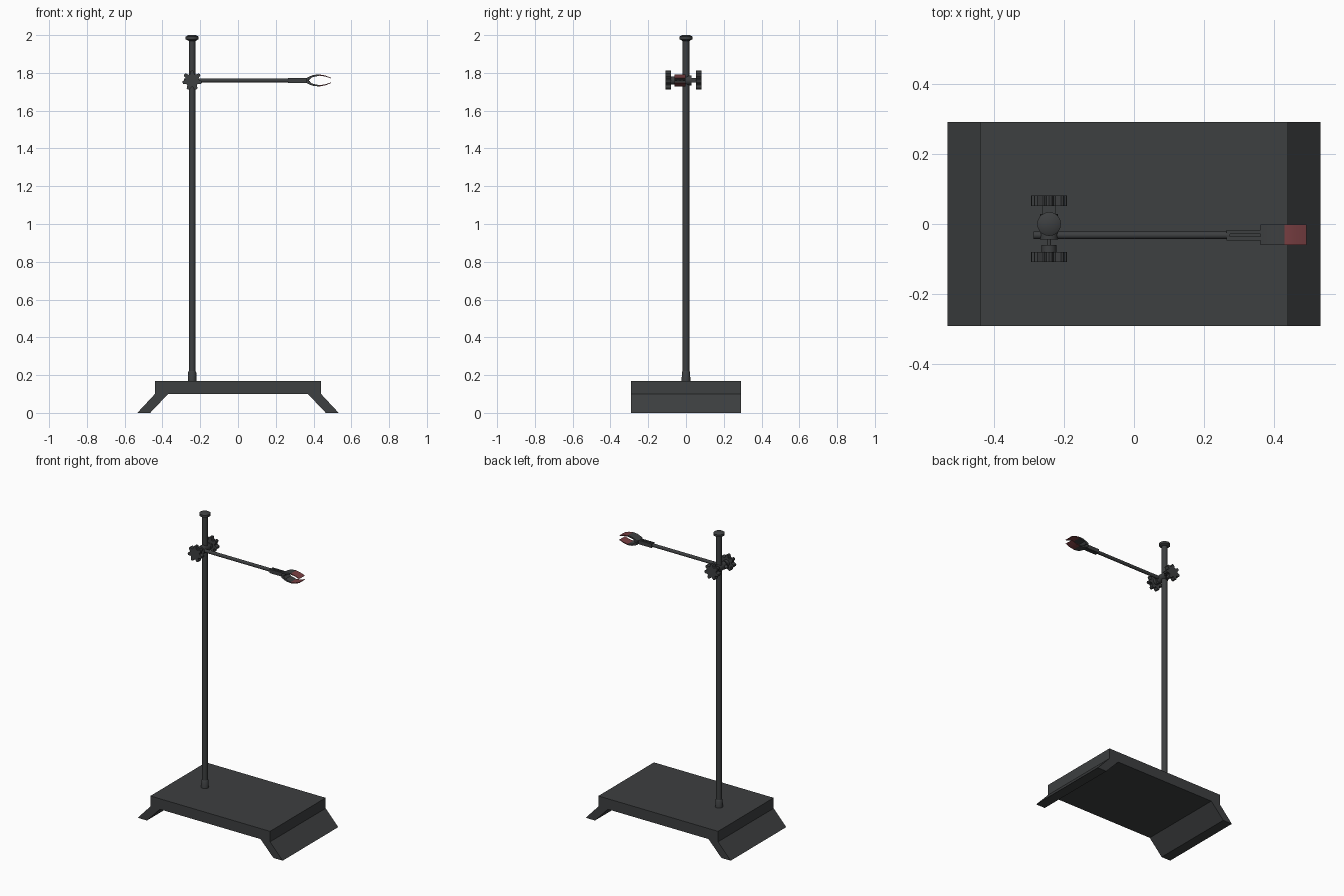
import bpy, bmesh, math
from mathutils import Matrix

if "Cube" in bpy.data.objects:
    bpy.data.objects.remove(bpy.data.objects["Cube"])

def material(name, rgb):
    m = bpy.data.materials.new(name)
    m.diffuse_color = (*rgb, 1)
    m.use_nodes = True
    m.node_tree.nodes["Principled BSDF"].inputs["Base Color"].default_value = m.diffuse_color
    return m

GREY = material("dark_grey", (0.047, 0.05, 0.052))
PINK = material("dusty_pink", (0.19, 0.05, 0.055))
RX, AY, CZ = -0.243, -0.032, 1.76     # rod x, arm y, clamp height

def finish(name, bm, smooth=False):
    bmesh.ops.recalc_face_normals(bm, faces=bm.faces[:])
    me = bpy.data.meshes.new(name)
    bm.to_mesh(me)
    bm.free()
    me.materials.append(GREY)
    ob = bpy.data.objects.new(name, me)
    bpy.context.collection.objects.link(ob)
    if smooth:
        bpy.ops.object.select_all(action='DESELECT')
        ob.select_set(True)
        bpy.context.view_layer.objects.active = ob
        bpy.ops.object.shade_smooth_by_angle(angle=math.radians(35))
    return ob

def extrude_xz(name, pts, y0, y1):
    """Solid from an (x, z) outline, extruded along y."""
    bm = bmesh.new()
    face = bm.faces.new([bm.verts.new((x, y0, z)) for x, z in pts])
    r = bmesh.ops.extrude_face_region(bm, geom=[face])
    verts = [v for v in r["geom"] if isinstance(v, bmesh.types.BMVert)]
    bmesh.ops.translate(bm, verts=verts, vec=(0, y1 - y0, 0))
    return finish(name, bm)

def turned(name, rings, origin, axis='Z', n=20):
    """Turned solid from (distance, radius) rings along an axis."""
    bm = bmesh.new()
    loops = [[bm.verts.new((r * math.cos(2 * math.pi * i / n),
                            r * math.sin(2 * math.pi * i / n), d))
              for i in range(n)] for d, r in rings]
    for a, b in zip(loops, loops[1:]):
        for i in range(n):
            j = (i + 1) % n
            bm.faces.new((a[i], a[j], b[j], b[i]))
    bm.faces.new(loops[0])
    bm.faces.new(loops[-1])
    rot = {'Z': Matrix(), 'X': Matrix.Rotation(math.pi / 2, 4, 'Y'),
           'Y': Matrix.Rotation(-math.pi / 2, 4, 'X')}[axis]
    bm.transform(Matrix.Translation(origin) @ rot)
    return finish(name, bm, True)

def rect(x0, x1, z0, z1):
    return [(x0, z0), (x1, z0), (x1, z1), (x0, z1)]

# base: flat plate with splayed legs
half = [(0.37, 0.10), (0.465, 0.0), (0.533, 0.0), (0.44, 0.10), (0.44, 0.17)]
extrude_xz("base", half + [(-x, z) for x, z in reversed(half)], -0.292, 0.292)

# upright rod with collar and cap
turned("upright_rod", [(0.16, 0.0175), (1.98, 0.0175)], (RX, 0, 0))
turned("rod_collar", [(0.165, 0.023), (0.215, 0.022), (0.222, 0.0175)], (RX, 0, 0))
turned("rod_cap", [(1.97, 0.02), (1.978, 0.034), (1.992, 0.034), (2.0, 0.02)], (RX, 0, 0))

# clamp body around the rod
turned("clamp_body", [(-0.045, 0.026), (0.028, 0.026)], (RX, 0, CZ), 'Y')
extrude_xz("rear_clamp_neck", rect(RX - 0.02, RX + 0.02, CZ - 0.012, CZ + 0.012), 0.02, 0.055)
turned("front_screw", [(-0.065, 0.006), (-0.04, 0.006)], (RX, 0, CZ), 'Y', 12)
turned("front_knob_hub", [(-0.085, 0.021), (-0.06, 0.021)], (RX, 0, CZ), 'Y')

# star knobs: seven blunt lobes
star = []
for i in range(7):
    for off, r in ((-0.16, 0.050), (0, 0.053), (0.16, 0.050), (0.36, 0.035), (0.54, 0.035)):
        a = math.pi / 2 + i * 2 * math.pi / 7 + off
        star.append((RX + r * math.cos(a), CZ + r * math.sin(a)))
extrude_xz("front_knob", star, -0.108, -0.08)
extrude_xz("rear_knob", star, 0.052, 0.081)

# horizontal arm and the paired bars behind the jaws
turned("arm", [(-0.287, 0.011), (0.275, 0.011)], (0, AY, CZ), 'X')
for side, s in (("front", -1), ("rear", 1)):
    c = AY + s * 0.0095
    extrude_xz(side + "_fork_bar", rect(0.265, 0.375, CZ - 0.013, CZ + 0.013),
               c - 0.006, c + 0.006)

# two curved jaws with pink tips
outer = [(0.362, 0.013), (0.38, 0.022), (0.40, 0.029), (0.43, 0.032), (0.462, 0.026), (0.493, 0.014)]
inner = [(0.362, 0.0), (0.378, 0.002), (0.39, 0.016), (0.43, 0.025), (0.462, 0.021), (0.490, 0.011)]
for side, s in (("upper", 1), ("lower", -1)):
    bm = bmesh.new()
    rows = []
    for (xo, zo), (xi, zi) in zip(outer, inner):
        rows.append([bm.verts.new((x, y, CZ + s * z)) for x, z, y in
                     ((xo, zo, -0.06), (xo, zo, -0.002), (xi, zi, -0.002), (xi, zi, -0.06))])
    for a, b in zip(rows, rows[1:]):
        for i in range(4):
            j = (i + 1) % 4
            bm.faces.new((a[i], a[j], b[j], b[i]))
    bm.faces.new(rows[0])
    bm.faces.new(rows[-1])
    jaw = finish(side + "_jaw", bm, True)
    jaw.data.materials.append(PINK)
    for p in jaw.data.polygons:
        p.material_index = int(p.center.x > 0.432)
